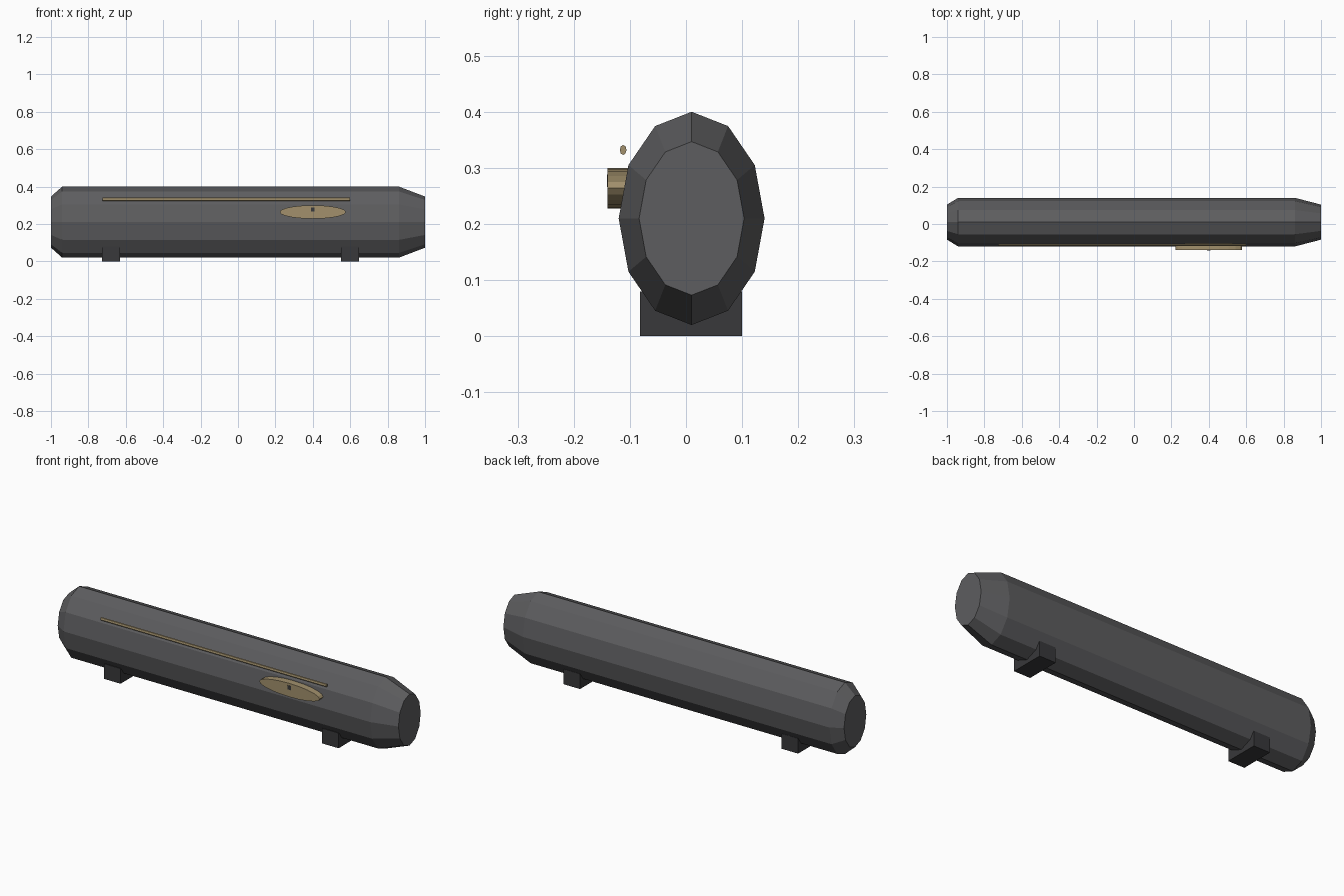
import bpy
from math import pi, sin, cos

if "Cube" in bpy.data.objects:
    bpy.data.objects.remove(bpy.data.objects["Cube"])


def material(name, rgb):
    m = bpy.data.materials.new(name)
    m.diffuse_color = (*rgb, 1)
    m.use_nodes = True
    m.node_tree.nodes["Principled BSDF"].inputs["Base Color"].default_value = m.diffuse_color
    return m


charcoal = material("charcoal", (0.11, 0.11, 0.115))
dark = material("dark_rubber", (0.04, 0.04, 0.043))
brass = material("dull_brass", (0.36, 0.28, 0.15))


def make(name, verts, faces, mat):
    me = bpy.data.meshes.new(name)
    me.from_pydata(verts, [], faces)
    me.materials.append(mat)
    ob = bpy.data.objects.new(name, me)
    bpy.context.collection.objects.link(ob)
    return ob


def loft_x(name, sections, cy, cz, ry, rz, n, mat):
    """Elliptical tube along x; sections are (x, scale) pairs."""
    verts = [(x, cy + s * ry * cos(2 * pi * i / n), cz + s * rz * sin(2 * pi * i / n))
             for x, s in sections for i in range(n)]
    faces = [(k * n + i, k * n + (i + 1) % n, (k + 1) * n + (i + 1) % n, (k + 1) * n + i)
             for k in range(len(sections) - 1) for i in range(n)]
    faces.append(tuple(reversed(range(n))))
    faces.append(tuple(range((len(sections) - 1) * n, len(sections) * n)))
    return make(name, verts, faces, mat)


def box(name, lo, hi, mat):
    bpy.ops.mesh.primitive_cube_add(size=1, location=[(a + b) / 2 for a, b in zip(lo, hi)])
    ob = bpy.context.object
    ob.name = name
    ob.scale = [b - a for a, b in zip(lo, hi)]
    ob.data.materials.append(mat)


# Long oval body with tapered ends
loft_x("body", [(-1, 0.72), (-0.94, 1), (0.86, 1), (1, 0.72)],
       0.01, 0.21, 0.13, 0.19, 12, charcoal)

# Thin trim rod along the front
loft_x("trim_rod", [(-0.725, 1), (0.6, 1)], -0.112, 0.332, 0.006, 0.009, 8, brass)

# Oval plate on the front
bpy.ops.mesh.primitive_cylinder_add(vertices=20, radius=1, depth=1,
                                    location=(0.4, -0.12, 0.264), rotation=(pi / 2, 0, 0))
plate = bpy.context.object
plate.name = "oval_plate"
plate.scale = (0.177, 0.036, 0.04)
plate.data.materials.append(brass)

# Small dark catch on the plate
box("plate_catch", (0.39, -0.141, 0.266), (0.41, -0.12, 0.288), dark)

# Two support feet
for side, x in (("left", -0.68), ("right", 0.6)):
    box(side + "_foot", (x - 0.048, -0.082, 0), (x + 0.048, 0.1, 0.08), dark)
